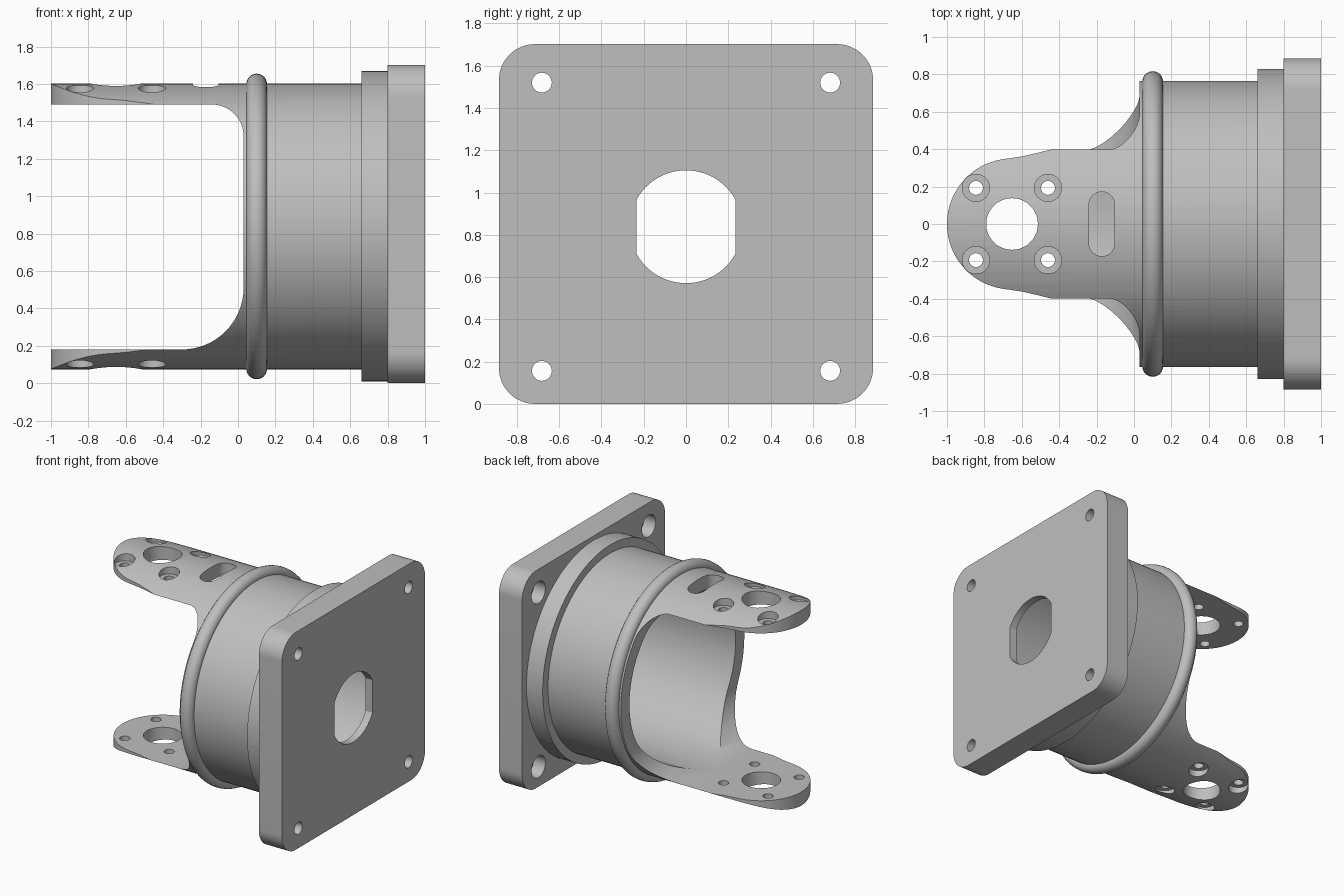
import bpy, bmesh
from math import sin, cos, pi, radians
from mathutils import Vector

if "Cube" in bpy.data.objects:
    bpy.data.objects.remove(bpy.data.objects["Cube"], do_unlink=True)

GREY = (0.52, 0.52, 0.52, 1)
mat = bpy.data.materials.new("light grey")
mat.use_nodes = True
mat.diffuse_color = GREY
mat.node_tree.nodes["Principled BSDF"].inputs["Base Color"].default_value = GREY

AXIS_Z = 0.838          # height of the barrel's axis
R = 0.764               # barrel outer radius
BORE = 0.656


def arc(cx, cy, r, a0, a1, n=16):
    """Points of an arc, in degrees."""
    steps = [radians(a0 + (a1 - a0) * i / n) for i in range(n + 1)]
    return [(cx + r * cos(a), cy + r * sin(a)) for a in steps]


def circle(cx, cy, r, n=48):
    return arc(cx, cy, r, 0, 360, n)[:-1]


def prism(name, outline, axis, lo, hi):
    """Extrude a 2D outline along an axis, between lo and hi."""
    place = {"x": lambda p: (lo, p[0], p[1]),
             "y": lambda p: (p[0], lo, p[1]),
             "z": lambda p: (p[0], p[1], lo)}[axis]
    bm = bmesh.new()
    face = bm.faces.new([bm.verts.new(place(p)) for p in outline])
    out = bmesh.ops.extrude_face_region(bm, geom=[face])
    shift = Vector([hi - lo if a == axis else 0 for a in "xyz"])
    bmesh.ops.translate(bm, vec=shift,
                        verts=[g for g in out["geom"] if isinstance(g, bmesh.types.BMVert)])
    bmesh.ops.recalc_face_normals(bm, faces=bm.faces)
    mesh = bpy.data.meshes.new(name)
    bm.to_mesh(mesh)
    bm.free()
    mesh.materials.append(mat)
    obj = bpy.data.objects.new(name, mesh)
    bpy.context.collection.objects.link(obj)
    return obj


def carve(obj, outline, axis, lo, hi, operation="DIFFERENCE"):
    """Apply a boolean with a prism, then drop the prism."""
    cutter = prism("cutter", outline, axis, lo, hi)
    mod = obj.modifiers.new("cut", "BOOLEAN")
    mod.operation, mod.solver, mod.object = operation, "EXACT", cutter
    bpy.context.view_layer.objects.active = obj
    bpy.ops.object.modifier_apply(modifier=mod.name)
    bpy.data.objects.remove(cutter, do_unlink=True)


def smooth(obj):
    bpy.ops.object.select_all(action="DESELECT")
    obj.select_set(True)
    bpy.context.view_layer.objects.active = obj
    bpy.ops.object.shade_smooth_by_angle(angle=radians(30))


# Barrel with two arms: a long cylinder, trimmed from the side and from above
barrel = prism("barrel_with_arms", circle(0, AXIS_Z, R, 128), "x", -1.05, 0.7)
throat = ([(-1.2, 0.18)] + arc(-0.3, 0.51, 0.33, -90, 0)
          + arc(-0.14, 1.32, 0.17, 0, 90) + [(-1.2, 1.49)])
carve(barrel, throat, "y", -1, 1)
half = [(0.75, 1), (-0.4, 1), (-0.4, 0.41), (-0.5, 0.384), (-0.6, 0.361)]
plan = half + arc(-0.65, 0, 0.35, 98, 262, 40) + [(x, -y) for x, y in reversed(half)]
carve(barrel, plan, "z", -0.5, 2.5, "INTERSECT")
carve(barrel, circle(0, AXIS_Z, BORE, 128), "x", -0.36, 0.9)

# Arm holes: pivot, four counterbored screws per arm, and a slot in the upper arm
carve(barrel, circle(-0.652, 0, 0.138), "z", -0.5, 2.5)
for x in (-0.845, -0.46):
    for y in (-0.193, 0.193):
        carve(barrel, circle(x, y, 0.037, 32), "z", -0.5, 2.5)
        carve(barrel, circle(x, y, 0.073, 32), "z", 1.535, 2)
        carve(barrel, circle(x, y, 0.073, 32), "z", -0.5, 0.135)
slot = arc(-0.172, 0.103, 0.069, 0, 180) + arc(-0.172, -0.103, 0.069, 180, 360)
carve(barrel, slot, "z", 1.2, 2)

# Flange
flange = prism("flange", circle(0, AXIS_Z, 0.83, 128), "x", 0.66, 0.8)
carve(flange, circle(0, AXIS_Z, BORE, 128), "x", 0.5, 0.9)

# Square mounting plate with rounded corners
W, TOP, C = 0.885, 1.702, 0.17
corners = (arc(W - C, TOP - C, C, 0, 90) + arc(C - W, TOP - C, C, 90, 180)
           + arc(C - W, C, C, 180, 270) + arc(W - C, C, C, 270, 360))
plate = prism("mounting_plate", corners, "x", 0.8, 1)
carve(plate, circle(0, AXIS_Z, BORE, 128), "x", 0.7, 0.94)

# Shaft opening with two flat sides, and counterbored corner holes
opening = arc(0, AXIS_Z, 0.267, 28.5, 151.5, 24) + arc(0, AXIS_Z, 0.267, 208.5, 331.5, 24)
carve(plate, opening, "x", 0.85, 1.1)
for y in (-0.682, 0.682):
    for z in (-0.682, 0.682):
        carve(plate, circle(y, AXIS_Z + z, 0.047, 32), "x", 0.7, 1.1)
        carve(plate, circle(y, AXIS_Z + z, 0.085, 32), "x", 0.7, 0.9)

# Rounded bead around the mouth of the barrel
bpy.ops.mesh.primitive_torus_add(location=(0.1, 0, AXIS_Z), rotation=(0, pi / 2, 0),
                                 major_radius=0.762, minor_radius=0.055,
                                 major_segments=128, minor_segments=24)
bead = bpy.context.object
bead.name = "bead_ring"
bead.data.materials.append(mat)

for part in (barrel, flange, plate, bead):
    smooth(part)
